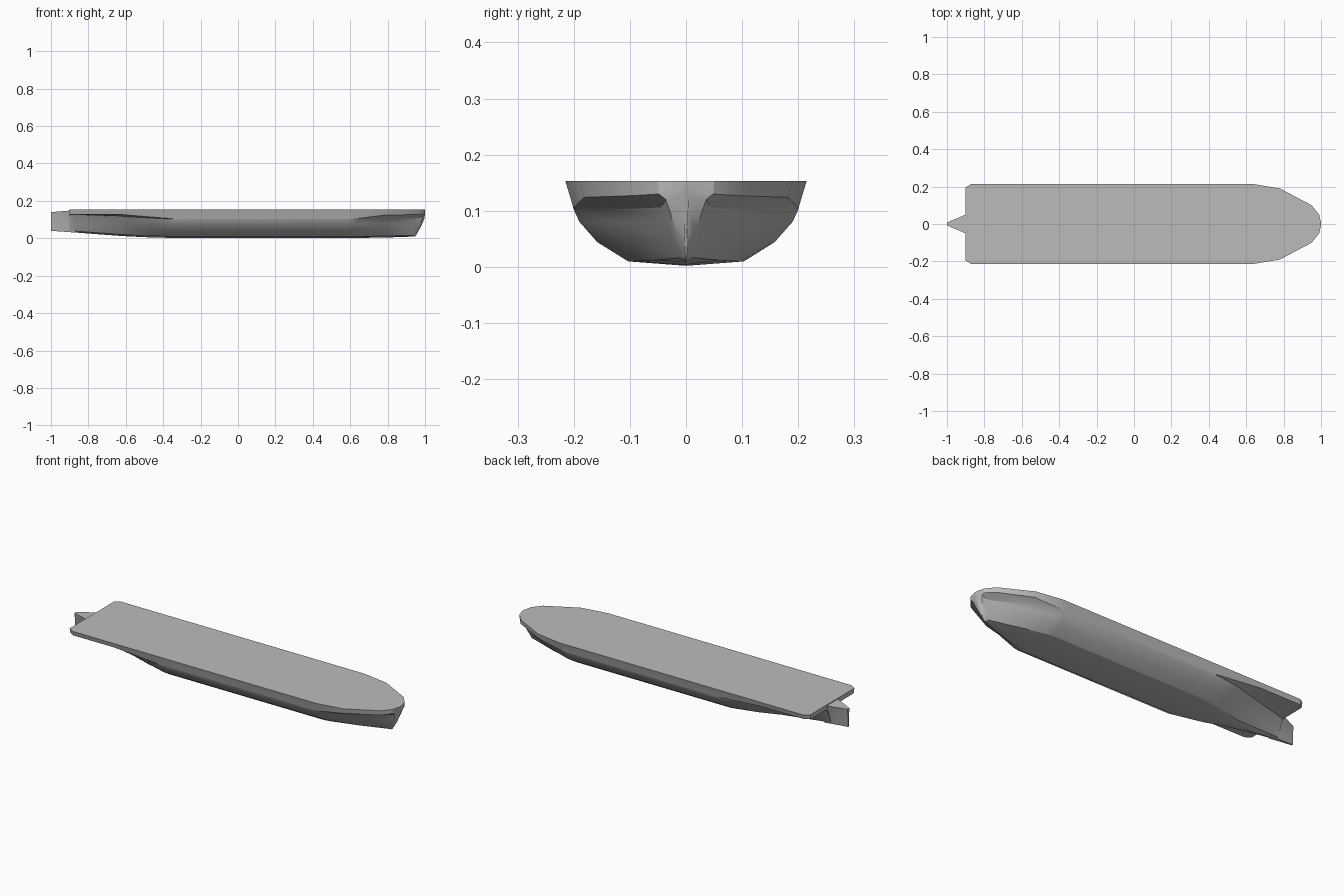
import bpy
import bmesh

cube = bpy.data.objects.get("Cube")
if cube:
    bpy.data.objects.remove(cube, do_unlink=True)

grey = bpy.data.materials.new("hull_grey")
grey.use_nodes = True
colour = (0.5, 0.5, 0.5, 1)
grey.diffuse_color = colour
grey.node_tree.nodes["Principled BSDF"].inputs["Base Color"].default_value = colour

DECK_Z = 0.153
# Midship half section from the keel to the edge under the deck slab
MIDSHIP = [(0, 0.0), (0.103, 0.008), (0.158, 0.043), (0.19, 0.08), (0.20, 0.102)]


def loft(name, rings):
    """Skin matching closed rings and cap both ends."""
    bm = bmesh.new()
    loops = [[bm.verts.new(p) for p in ring] for ring in rings]
    count = len(loops[0])
    for a, b in zip(loops, loops[1:]):
        for i in range(count):
            j = (i + 1) % count
            bm.faces.new((a[i], a[j], b[j], b[i]))
    bm.faces.new(loops[0])
    bm.faces.new(loops[-1])
    bmesh.ops.recalc_face_normals(bm, faces=bm.faces)
    mesh = bpy.data.meshes.new(name)
    bm.to_mesh(mesh)
    bm.free()
    mesh.materials.append(grey)
    obj = bpy.data.objects.new(name, mesh)
    bpy.context.collection.objects.link(obj)
    bpy.ops.object.select_all(action="DESELECT")
    obj.select_set(True)
    bpy.context.view_layer.objects.active = obj
    bpy.ops.object.shade_smooth_by_angle(angle=0.45)
    return obj


def mirror_ring(half):
    """Close a half section whose first point lies on the centre line."""
    return half + [(x, -y, z) for x, y, z in reversed(half[1:])]


def section(x, low, high, keel, join, slab, deck, rake):
    half = []
    for i, (y, z) in enumerate(MIDSHIP):
        t = i / (len(MIDSHIP) - 1)
        height = keel + z / MIDSHIP[-1][1] * (join - keel)
        shift = rake * max(0, 1 - height / 0.125) ** 1.5
        half.append((x - shift, y * (low + (high - low) * t), height))
    # Underside rim and top rim of the deck slab
    half.append((x, deck * (1 - 1.4 * (DECK_Z - slab)), slab))
    half.append((x, deck, DECK_Z))
    return mirror_ring(half)


# Hull with deck: x, bottom width, top width, keel, join z, slab z, deck half, rake
STATIONS = [
    (-0.90, 0.08, 0.25, 0.033, 0.126, 0.127, 0.195, 0),
    (-0.87, 0.10, 0.29, 0.031, 0.125, 0.127, 0.215, 0),
    (-0.62, 0.32, 0.66, 0.012, 0.118, 0.127, 0.215, 0),
    (-0.50, 0.66, 0.86, 0.006, 0.110, 0.117, 0.215, 0),
    (-0.35, 1, 1, 0.002, 0.102, 0.105, 0.215, 0),
    (0.60, 1, 1, 0.002, 0.102, 0.104, 0.215, 0),
    (0.63, 0.95, 0.98, 0.002, 0.102, 0.105, 0.215, 0),
    (0.78, 0.52, 0.73, 0.004, 0.102, 0.124, 0.190, 0),
    (0.95, 0.07, 0.22, 0.009, 0.106, 0.127, 0.100, 0.02),
    (0.99, 0.04, 0.18, 0.010, 0.120, 0.130, 0.050, 0.06),
    (1.00, 0.01, 0.02, 0.011, 0.130, 0.135, 0.006, 0.06),
]
loft("hull", [section(*s) for s in STATIONS])

# Wedge shaped stern post running aft from under the deck
STERN = [
    (-0.86, 0.012, 0.03, 0.062, 0.149),
    (-0.90, 0.009, 0.033, 0.050, 0.148),
    (-1.00, 0.004, 0.040, 0.008, 0.140),
]
loft("stern_post", [
    mirror_ring([(x, 0, low), (x, w_low, low),
                 (x, (w_low + w_top) * 0.45, (low + top) / 2),
                 (x, w_top, top)])
    for x, w_low, low, w_top, top in STERN
])
